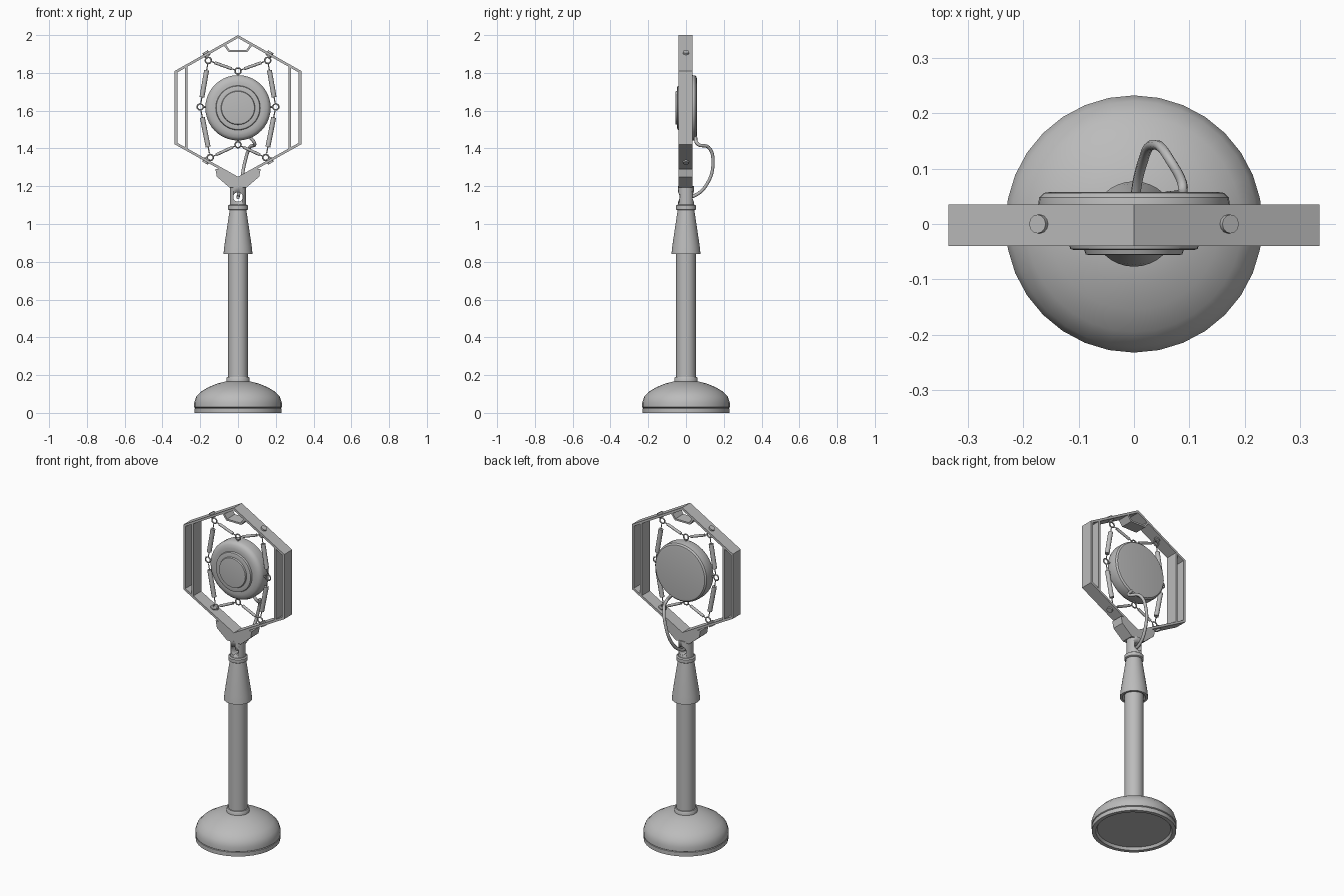
import bpy, bmesh, math
from mathutils import Vector

cube = bpy.data.objects.get("Cube")
if cube:
    bpy.data.objects.remove(cube, do_unlink=True)

GREY = (0.5, 0.5, 0.5, 1)
metal = bpy.data.materials.new("grey metal")
metal.diffuse_color = GREY
metal.use_nodes = True
metal.node_tree.nodes["Principled BSDF"].inputs["Base Color"].default_value = GREY
FRONT, BACK = -0.04, 0.035
MID = (0, 0, 1.615)


def finish(name, bm, smooth=True):
    bmesh.ops.recalc_face_normals(bm, faces=bm.faces)
    mesh = bpy.data.meshes.new(name)
    bm.to_mesh(mesh)
    bm.free()
    mesh.materials.append(metal)
    ob = bpy.data.objects.new(name, mesh)
    bpy.context.collection.objects.link(ob)
    if smooth:
        bpy.ops.object.select_all(action='DESELECT')
        ob.select_set(True)
        bpy.context.view_layer.objects.active = ob
        bpy.ops.object.shade_smooth_by_angle(angle=math.radians(35))
    return ob


def lathe(name, profile, sides=32):
    """Spin (radius, height) pairs round z."""
    bm = bmesh.new()
    rows = [[bm.verts.new((r * math.cos(a), r * math.sin(a), z))
             for a in [math.tau * i / sides for i in range(sides)]]
            for r, z in profile if r > 0]
    for low, high in zip(rows, rows[1:]):
        for i in range(sides):
            j = (i + 1) % sides
            bm.faces.new((low[i], low[j], high[j], high[i]))
    bm.faces.new(rows[0])
    bm.faces.new(rows[-1])
    return finish(name, bm)


def prism(name, outline):
    """Extrude an (x, z) outline through the depth of the frame."""
    bm = bmesh.new()
    face = bm.faces.new([bm.verts.new((x, FRONT, z)) for x, z in outline])
    new = bmesh.ops.extrude_face_region(bm, geom=[face])["geom"]
    bmesh.ops.translate(bm, vec=(0, BACK - FRONT, 0),
                        verts=[v for v in new if isinstance(v, bmesh.types.BMVert)])
    return finish(name, bm, False)


def rod(name, a, b, radius, sides=12):
    a, b = Vector(a), Vector(b)
    bm = bmesh.new()
    bmesh.ops.create_cone(bm, cap_ends=True, segments=sides, radius1=radius,
                          radius2=radius, depth=(b - a).length)
    ob = finish(name, bm)
    ob.location = (a + b) / 2
    ob.rotation_euler = (b - a).to_track_quat('Z', 'Y').to_euler()
    return ob


def ring(name, at, radius=0.016, wire=0.004):
    bpy.ops.mesh.primitive_torus_add(location=at, rotation=(math.pi / 2, 0, 0),
                                     major_radius=radius, minor_radius=wire,
                                     major_segments=16, minor_segments=6)
    ob = bpy.context.object
    ob.name = name
    ob.data.materials.append(metal)
    bpy.ops.object.shade_smooth()


# Stand
lathe("base", [(0.2, 0.015), (0.208, 0), (0.23, 0), (0.23, 0.024), (0.225, 0.026),
               (0.232, 0.03), (0.232, 0.055), (0.222, 0.085), (0.195, 0.113),
               (0.155, 0.137), (0.11, 0.155), (0.06, 0.168)])
lathe("base_collar", [(0.062, 0.16), (0.062, 0.183), (0.058, 0.189)])
lathe("pole", [(0.052, 0.17), (0.052, 0.86)])
lathe("tapered_sleeve", [(0.053, 0.85), (0.064, 0.84), (0.077, 0.84), (0.073, 0.88), (0.044, 1.075)])
lathe("sleeve_ring", [(0.046, 1.073), (0.053, 1.077), (0.053, 1.097), (0.046, 1.102)])

# Neck with a hole through it for the cable
neck = lathe("neck", [(0.042, 1.09), (0.042, 1.2)])
cutter = rod("hole_cutter", (0, -0.1, 1.143), (0, 0.1, 1.143), 0.025, 20)
cutter.hide_render = True
cutter.hide_viewport = True
cut = neck.modifiers.new("hole", 'BOOLEAN')
cut.object = cutter
cut.solver = 'EXACT'

# Hexagonal frame
outer = [(0, 2), (0.335, 1.81), (0.335, 1.422), (0, 1.235),
         (-0.335, 1.422), (-0.335, 1.81)]
inner = [(x * 0.96, MID[2] + (z - MID[2]) * 0.96) for x, z in outer]
bm = bmesh.new()
loops = [[bm.verts.new((x, y, z)) for x, z in pts]
         for pts, y in ((outer, FRONT), (outer, BACK), (inner, BACK), (inner, FRONT))]
for k in range(4):
    p, q = loops[k], loops[(k + 1) % 4]
    for i in range(6):
        j = (i + 1) % 6
        bm.faces.new((p[i], p[j], q[j], q[i]))
finish("hexagon_frame", bm, False)

prism("top_brace", [(-0.078, 1.948), (-0.05, 1.911), (0.05, 1.911), (0.078, 1.948),
                    (0.066, 1.952), (0.045, 1.921), (-0.045, 1.921), (-0.066, 1.952)])
prism("yoke", [(0, 1.24), (-0.09, 1.291), (-0.12, 1.291), (-0.112, 1.25), (-0.045, 1.193),
               (0.045, 1.193), (0.112, 1.25), (0.12, 1.291), (0.09, 1.291)])

# Side bars, bolts and springs
SHORT, LONG = 0.008, 0.013
for s, side in ((1, "left"), (-1, "right")):
    prism("side_bar_" + side, [(s * 0.268, 1.386), (s * 0.28, 1.393),
                               (s * 0.28, 1.838), (s * 0.268, 1.845)])
    middle = Vector((s * 0.2, 0, 1.62))
    ring("middle_eye_" + side, middle)
    rod("middle_hook_" + side, (s * 0.165, 0, 1.62), (s * 0.186, 0, 1.62), 0.005)
    for level, up, corner, pole_z in (("upper", 1, (0.157, 1.866), 1.81),
                                      ("lower", -1, (0.147, 1.352), 1.42)):
        tag = level + "_" + side
        eye = Vector((s * corner[0], 0, corner[1]))
        normal = Vector((s * 0.49, 0, up * 0.87))
        wall = Vector((s * 0.17, 0, 1.904 if up > 0 else 1.33))
        rod("bolt_" + tag, wall - normal * 0.02, wall + normal * 0.009, 0.017)
        rod("bolt_stem_" + tag, eye + normal * 0.014, wall, 0.005)
        ring("corner_eye_" + tag, eye)
        for kind, end, radius in (("short", Vector((0, 0, pole_z)), SHORT),
                                  ("long", middle, LONG)):
            rod(kind + "_spring_" + tag, eye.lerp(end, 0.21), eye.lerp(end, 0.79), radius)
            rod(kind + "_wire_" + tag, eye.lerp(end, 0.08), eye.lerp(end, 0.92), 0.003, 6)
for level, z, rim in (("top", 1.81, 1.78), ("bottom", 1.42, 1.45)):
    ring(level + "_eye", (0, 0, z))
    rod(level + "_hook", (0, 0, rim), (0, 0, z + (rim - z) * 0.5), 0.005)

# Round microphone head: heights run towards the front
head = lathe("microphone_head", [
    (0.15, -0.058), (0.163, -0.056), (0.171, -0.048), (0.173, -0.035), (0.173, 0.005),
    (0.168, 0.02), (0.155, 0.03), (0.135, 0.034), (0.118, 0.034), (0.115, 0.045),
    (0.108, 0.047), (0.09, 0.047), (0.087, 0.055), (0.08, 0.056)], 40)
head.rotation_euler.x = math.pi / 2
head.location = MID

# Cable from the head down into the neck
curve = bpy.data.curves.new("cable", 'CURVE')
curve.dimensions = '3D'
curve.bevel_depth = 0.009
curve.bevel_resolution = 2
curve.resolution_u = 8
curve.use_fill_caps = True
path = [(0.06, 0.05, 1.465), (0.088, 0.06, 1.425), (0.062, 0.12, 1.405),
        (0.037, 0.143, 1.33), (0.015, 0.11, 1.21), (0.002, 0.045, 1.15), (0, -0.01, 1.14)]
spline = curve.splines.new('BEZIER')
spline.bezier_points.add(len(path) - 1)
for point, co in zip(spline.bezier_points, path):
    point.co = co
    point.handle_left_type = point.handle_right_type = 'AUTO'
curve.materials.append(metal)
bpy.context.collection.objects.link(bpy.data.objects.new("cable", curve))
